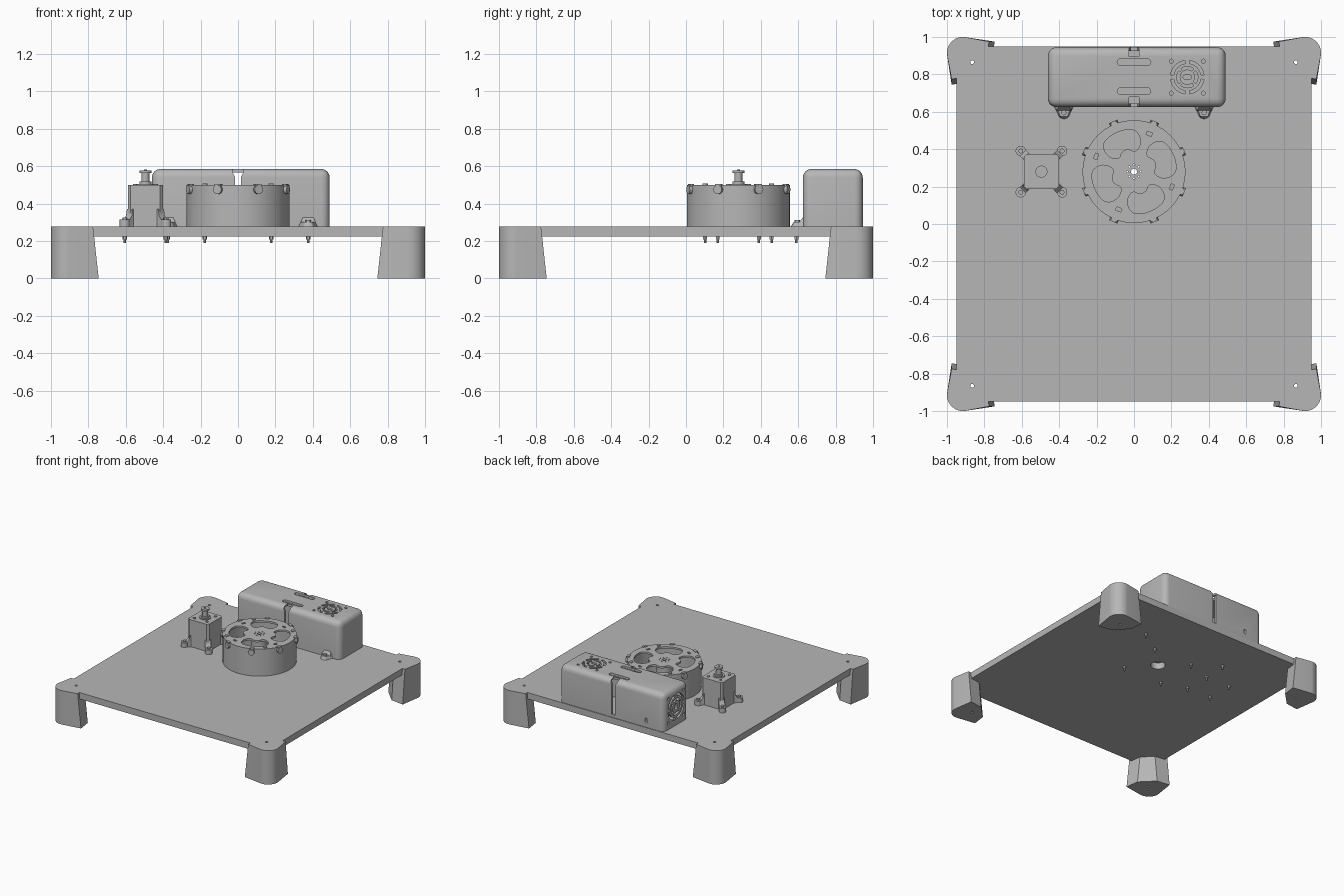
import bpy, bmesh
from math import sin, cos, pi, radians
from mathutils import Matrix, Vector

if "Cube" in bpy.data.objects:
    bpy.data.objects.remove(bpy.data.objects["Cube"])

GREY = (0.47, 0.47, 0.47, 1)
grey = bpy.data.materials.new("plain_grey")
grey.use_nodes = True
grey.diffuse_color = GREY
grey.node_tree.nodes["Principled BSDF"].inputs["Base Color"].default_value = GREY

TOP = 0.278          # board surface
DRUM_TOP = 0.5


# ---- helpers ----
def move(x, y, z=0):
    return Matrix.Translation((x, y, z))


def spin(a, axis="Z"):
    return Matrix.Rotation(radians(a), 4, axis)


def circle(r, n=24):
    return [(r * cos(2 * pi * i / n), r * sin(2 * pi * i / n)) for i in range(n)]


def rect(w, d):
    return [(-w / 2, -d / 2), (w / 2, -d / 2), (w / 2, d / 2), (-w / 2, d / 2)]


def stadium(w, d, n=8):
    r, h = d / 2, w / 2 - d / 2
    return [(s * (h + r * sin(pi * i / n)), -s * r * cos(pi * i / n))
            for s in (1, -1) for i in range(n + 1)]


def arc_band(r0, r1, a0, a1, n=8):
    angles = [radians(a0 + (a1 - a0) * i / n) for i in range(n + 1)]
    return ([(r1 * cos(a), r1 * sin(a)) for a in angles]
            + [(r0 * cos(a), r0 * sin(a)) for a in reversed(angles)])


def rounded(pts, times=2):
    for _ in range(times):
        new = []
        for i, p in enumerate(pts):
            p, q = Vector(p), Vector(pts[(i + 1) % len(pts)])
            new += [p.lerp(q, 0.25), p.lerp(q, 0.75)]
        pts = new
    return [tuple(p) for p in pts]


def prism(bm, pts, z0, z1, m=Matrix(), top=None):
    """Loft from an outline at z0 to an outline (same or other) at z1."""
    low = [bm.verts.new(m @ Vector((x, y, z0))) for x, y in pts]
    high = [bm.verts.new(m @ Vector((x, y, z1))) for x, y in (top or pts)]
    bm.faces.new(low[::-1])
    bm.faces.new(high)
    for i in range(len(low)):
        j = (i + 1) % len(low)
        bm.faces.new((low[i], low[j], high[j], high[i]))


def finish(name, bm):
    bmesh.ops.recalc_face_normals(bm, faces=bm.faces)
    mesh = bpy.data.meshes.new(name)
    bm.to_mesh(mesh)
    bm.free()
    mesh.materials.append(grey)
    ob = bpy.data.objects.new(name, mesh)
    bpy.context.collection.objects.link(ob)
    return ob


def part(name, *prisms):
    bm = bmesh.new()
    for p in prisms:
        prism(bm, *p)
    return finish(name, bm)


def activate(ob):
    bpy.ops.object.select_all(action="DESELECT")
    ob.select_set(True)
    bpy.context.view_layer.objects.active = ob


def cut(ob, *prisms):
    cutter = part("cutter", *prisms)
    cutter.hide_render = True
    mod = ob.modifiers.new("cut", "BOOLEAN")
    mod.operation, mod.solver, mod.object = "DIFFERENCE", "EXACT", cutter
    activate(ob)
    bpy.ops.object.modifier_apply(modifier=mod.name)
    bpy.data.objects.remove(cutter)


def grille(size, z0, z1, m):
    bands = [arc_band(r0 * size, r1 * size, 90 * k + o, 90 * k + o + 74)
             for r0, r1, o in ((0.82, 1, 8), (0.45, 0.63, 53)) for k in range(4)]
    holes = [(b, z0, z1, m) for b in bands + [stadium(0.5 * size, 0.25 * size)]]
    holes += [(circle(0.011, 12), z0, z1, m @ move(sx * 0.95 * size, sy * 0.95 * size))
              for sx in (1, -1) for sy in (1, -1)]
    return holes


# ---- board ----
corners = [(sx, sy) for sx in (1, -1) for sy in (1, -1)]
corner_holes = [(circle(0.01, 12), -0.1, 0.5, move(sx * 0.865, sy * 0.865)) for sx, sy in corners]
board = part("board", (rect(1.9, 1.9), 0.225, TOP))
cut(board, *corner_holes, (circle(0.055), 0.1, 0.4, move(0, 0.28)))

# ---- corner feet: rounded outside, three inner facets, narrowing upwards ----
def foot_outline(inner):
    outer = [(0.915 + 0.085 * cos(a), 0.915 + 0.085 * sin(a))
             for a in [radians(-7 + 104 * i / 10) for i in range(11)]]
    return ([(0.975, inner)] + outer
            + [(inner, 0.975), (inner + 0.015, 0.865), (0.865, inner + 0.015)])


for i in range(4):
    foot = part(f"foot_{i + 1}", (foot_outline(0.745), 0, TOP, spin(90 * i), foot_outline(0.775)))
    cut(foot, corner_holes[0][:3] + (spin(90 * i) @ move(0.865, 0.865),))

# ---- drum: hollow can with windows in the lid ----
drum_at = move(0, 0.28)
drum = part("drum", (circle(0.275, 64), TOP, DRUM_TOP, drum_at))
cut(drum, (circle(0.262, 64), 0.2, 0.485, drum_at))
window = rounded([(0.09, -0.05), (0.13, -0.1), (0.2, -0.1), (0.228, -0.04), (0.228, 0.04),
                  (0.2, 0.1), (0.13, 0.1), (0.09, 0.05), (0.125, 0.02), (0.125, -0.02)])
lid = [(window, 0.45, 0.55, drum_at @ spin(23 + 90 * k)) for k in range(4)]
lid += [(rect(0.018, 0.03), 0.45, 0.55, drum_at @ spin(68 + 90 * k) @ move(0.218, 0)) for k in range(4)]
lid += [(circle(0.005, 8), 0.45, 0.55, drum_at @ spin(45 * k) @ move(0.036, 0)) for k in range(8)]
cut(drum, *lid, (circle(0.016, 16), 0.45, 0.55, drum_at))

hub = part("drum_hub", (circle(0.06, 32), TOP, 0.484, drum_at))
cut(hub, (circle(0.045, 24), 0.2, 0.55, drum_at))

# rim clips with radial screws, and lid screws
clips, lid_screws = [], []
for k in range(8):
    at = drum_at @ spin(22.5 + 45 * k)
    clips.append((rect(0.022, 0.036), 0.462, 0.505, at @ move(0.274, 0)))
    clips.append((circle(0.024, 16), 0.27, 0.291, at @ move(0, 0, 0.475) @ spin(90, "Y")))
for k in range(4):
    lid_screws.append((circle(0.014, 16), 0.499, 0.507, drum_at @ spin(45 + 90 * k) @ move(0.25, 0)))
part("rim_clips", *clips)
part("lid_screws", *lid_screws)

# ---- motor ----
motor_at = move(-0.495, 0.28)
half, c = 0.094, 0.015
block = [(half, -half + c), (half, half - c), (half - c, half), (-half + c, half),
         (-half, half - c), (-half, -half + c), (-half + c, -half), (half - c, -half)]
part("motor_body", (block, TOP, DRUM_TOP, motor_at))
part("motor_plate_and_pulley", (circle(0.045, 32), 0.499, 0.506, motor_at),
     (circle(0.008, 12), 0.5, 0.582, motor_at),
     (circle(0.032, 32), 0.506, 0.518, motor_at),
     (circle(0.021, 32), 0.518, 0.564, motor_at),
     (circle(0.032, 32), 0.564, 0.577, motor_at))
part("motor_screws", *[(circle(0.011, 12), 0.499, 0.506, motor_at @ move(sx * 0.056, sy * 0.056))
                       for sx, sy in corners])
arm = [(0.05, TOP), (0.16, TOP), (0.16, 0.305), (0.14, 0.315), (0.125, 0.335), (0.118, 0.37), (0.05, 0.37)]
mounts = []
for k in range(4):
    at = motor_at @ spin(45 + 90 * k)
    mounts.append((arm, -0.022, 0.022, at @ spin(90, "X")))
    mounts.append((circle(0.028, 20), TOP, 0.315, at @ move(0.156, 0)))
    mounts.append((circle(0.013, 12), 0.31, 0.325, at @ move(0.156, 0)))
part("motor_mounts", *mounts)

# ---- electronics housing: rounded hollow shell ----
bm = bmesh.new()
house_at = move(0.015, 0.785)
prism(bm, rect(0.95, 0.32), TOP, 0.585, house_at)
edges = [e for e in bm.edges if max(v.co.z for v in e.verts) > 0.5]
bmesh.ops.bevel(bm, geom=edges, offset=0.045, segments=6, profile=0.5, affect="EDGES")
housing = finish("housing", bm)
cut(housing, (rect(0.91, 0.28), 0.2, 0.567, house_at))
split = [(-0.015, 0.3), (0.015, 0.3), (0.015, 0.54), (0.028, 0.565), (0.028, 0.62),
         (-0.028, 0.62), (-0.028, 0.565), (-0.015, 0.54)]
upright = spin(90, "X")
openings = [(split, -0.68, -0.6, upright), (split, -0.97, -0.895, upright)]
openings += [(stadium(0.18, 0.036), 0.55, 0.62, move(0, y)) for y in (0.71, 0.865)]
openings += grille(0.09, 0.55, 0.62, move(0.285, 0.785))
openings += grille(0.105, -0.03, 0.03, move(-0.45, 0.785, 0.43) @ spin(90, "Y"))
openings.append((stadium(0.04, 0.02), -0.97, -0.91, move(-0.3, 0, 0.335) @ upright @ spin(90)))
cut(housing, *openings)

# housing feet on the front wall
tab = [(-0.055, 0.04)] + [(0.033 * cos(a), 0.033 * sin(a))
                          for a in [radians(190 + 160 * i / 10) for i in range(11)]] + [(0.055, 0.04)]
tab_top = [(x * 0.75, max(y, -0.02)) for x, y in tab]
neck = [(-0.04, 0.01), (0.04, 0.01), (0.04, 0.045), (-0.04, 0.045)]
neck_top = [(x * 0.6, 0.036 if y < 0.02 else y) for x, y in neck]
feet = []
for x in (-0.375, 0.375):
    at = move(x, 0.595)
    feet += [(tab, TOP, 0.303, at, tab_top), (neck, 0.3, 0.335, at, neck_top),
             (circle(0.014, 12), 0.3, 0.312, at)]
part("housing_feet", *feet)

# ---- fixing screws and nuts under the board ----
spots = [(-0.495 + sx * 0.11, 0.28 + sy * 0.11) for sx, sy in corners]
spots += [(sx * 0.178, 0.28 + sy * 0.178) for sx, sy in corners]
spots += [(sx * 0.375, 0.59) for sx in (1, -1)]
part("under_screws", *[p for x, y in spots for p in (
    (circle(0.007, 10), 0.19, 0.23, move(x, y)),
    (circle(0.012, 6), 0.208, 0.226, move(x, y)))])

# ---- shading ----
for ob in [o for o in bpy.context.collection.objects if o.type == "MESH"]:
    activate(ob)
    bpy.ops.object.shade_smooth_by_angle(angle=radians(30))
